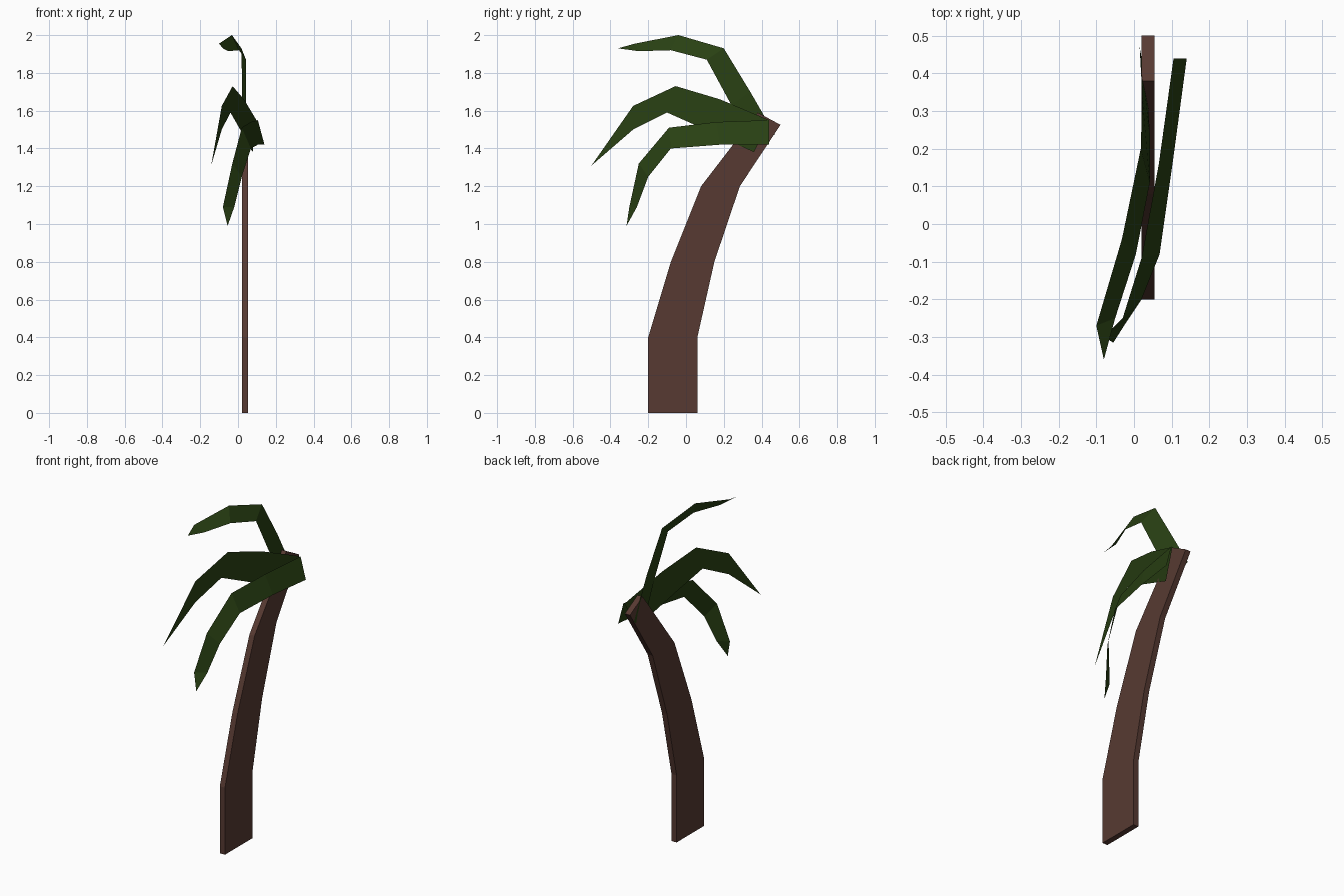
import bpy
import bmesh

if "Cube" in bpy.data.objects:
    bpy.data.objects.remove(bpy.data.objects["Cube"])


def make_material(name, color):
    mat = bpy.data.materials.new(name)
    mat.use_nodes = True
    mat.diffuse_color = color
    mat.node_tree.nodes["Principled BSDF"].inputs["Base Color"].default_value = color
    return mat


bark = make_material("bark brown", (0.095, 0.042, 0.032, 1))
leaf = make_material("leaf green", (0.022, 0.052, 0.0065, 1))


def finish(name, bm, mat):
    mesh = bpy.data.meshes.new(name)
    bm.to_mesh(mesh)
    bm.free()
    mesh.materials.append(mat)
    obj = bpy.data.objects.new(name, mesh)
    bpy.context.collection.objects.link(obj)
    return obj


def strip(bm, upper, lower, tip=None):
    """Quads between two edges, closed by a triangle at the tip."""
    a = [bm.verts.new(p) for p in upper]
    b = [bm.verts.new(p) for p in lower]
    faces = [bm.faces.new((a[i], a[i + 1], b[i + 1], b[i])) for i in range(len(a) - 1)]
    if tip:
        faces.append(bm.faces.new((a[-1], bm.verts.new(tip), b[-1])))
    return faces


# Trunk: a curved side profile given a plank thickness
x0, x1 = 0.02, 0.054
front = [(-0.2, 0), (-0.2, 0.4), (-0.08, 0.8), (0.08, 1.2), (0.38, 1.59)]
back = [(0.06, 0), (0.06, 0.4), (0.15, 0.8), (0.285, 1.2), (0.5, 1.525)]
bm = bmesh.new()
side = strip(bm, [(x0, y, z) for y, z in front], [(x0, y, z) for y, z in back])
solid = bmesh.ops.extrude_face_region(bm, geom=side, use_keep_orig=True)
moved = [v for v in solid["geom"] if isinstance(v, bmesh.types.BMVert)]
bmesh.ops.translate(bm, verts=moved, vec=(x1 - x0, 0, 0))
bmesh.ops.recalc_face_normals(bm, faces=bm.faces)
finish("trunk", bm, bark)


def frond(name, upper, lower, tip):
    bm = bmesh.new()
    strip(bm, upper, lower, tip)
    for f in bm.faces:
        f.normal_update()
        if f.normal.x < 0:
            f.normal_flip()
    finish(name, bm, leaf)


# Low frond, drooping on the left side
frond("low_frond",
      [(0.105, 0.44, 1.55), (0.066, 0.16, 1.54), (0.02, -0.09, 1.51),
       (-0.03, -0.25, 1.32), (-0.08, -0.3, 1.09)],
      [(0.14, 0.44, 1.42), (0.105, 0.18, 1.42), (0.068, -0.08, 1.4),
       (0.02, -0.2, 1.25), (-0.02, -0.26, 1.09)],
      (-0.055, -0.315, 0.99))


# Middle frond, lying in one upright plane
def upright(points):
    return [(0.255 * y - 0.0145, y, z) for y, z in points]


frond("middle_frond",
      upright([(0.44, 1.55), (0.18, 1.66), (-0.055, 1.73), (-0.28, 1.625)]),
      upright([(0.36, 1.38), (0.08, 1.51), (-0.1, 1.59), (-0.28, 1.5)]),
      upright([(-0.5, 1.31)])[0])

# Top frond, arching forward over the crown
frond("top_frond",
      [(0.015, 0.47, 1.475), (0.022, 0.34, 1.7), (0.018, 0.2, 1.93),
       (-0.032, -0.04, 2.0), (-0.1, -0.27, 1.955)],
      [(0.035, 0.36, 1.39), (0.042, 0.24, 1.63), (0.042, 0.11, 1.87),
       (0.005, -0.08, 1.92), (-0.05, -0.25, 1.915)],
      (-0.08, -0.36, 1.93))
